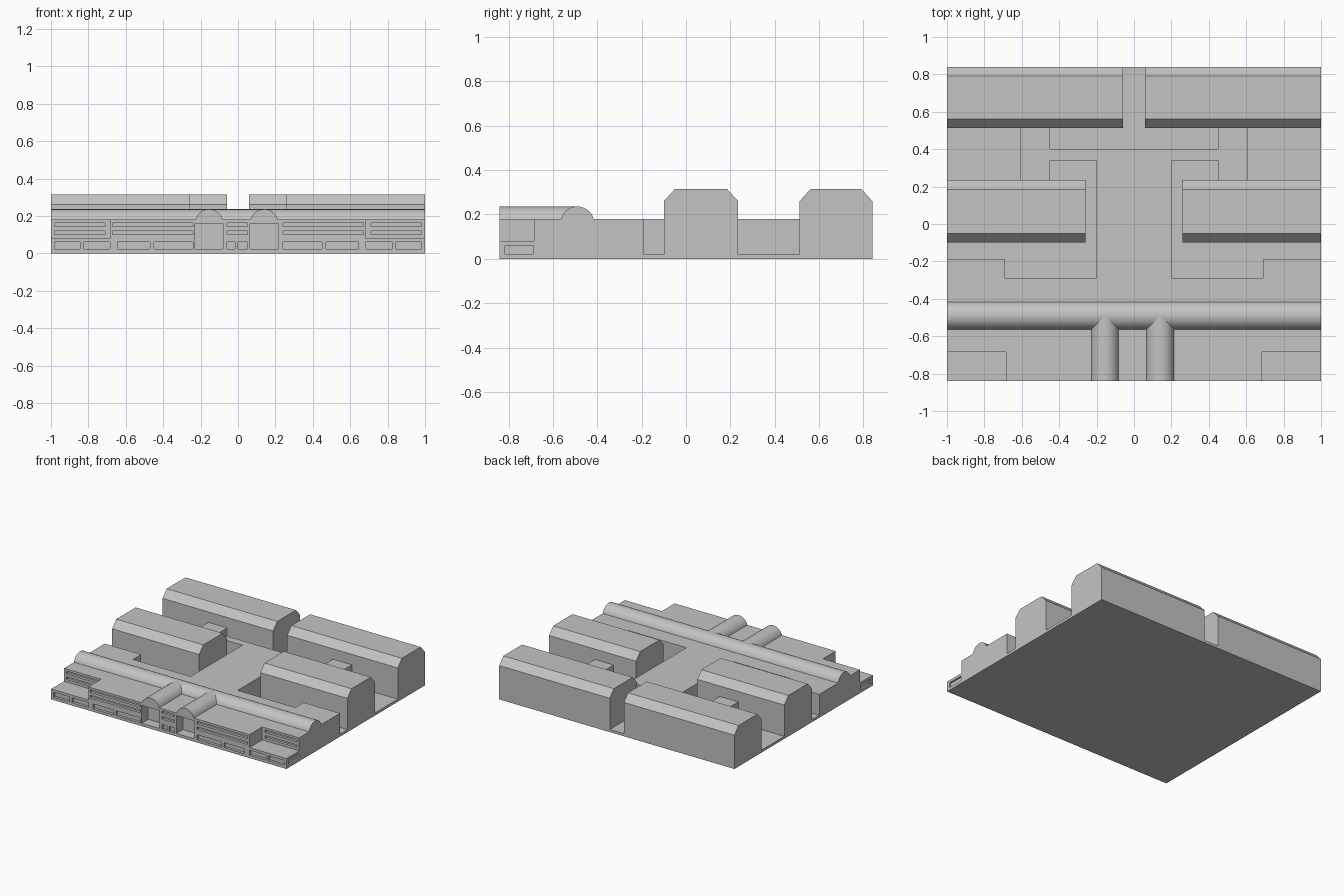
import bpy, bmesh, math
from mathutils import Matrix, Vector

cube = bpy.data.objects.get("Cube")
if cube:
    bpy.data.objects.remove(cube, do_unlink=True)

GREY = (0.55, 0.55, 0.55, 1)
mat = bpy.data.materials.new("concrete grey")
mat.use_nodes = True
mat.diffuse_color = GREY
mat.node_tree.nodes["Principled BSDF"].inputs["Base Color"].default_value = GREY


def finish(name, bm):
    bmesh.ops.recalc_face_normals(bm, faces=bm.faces)
    mesh = bpy.data.meshes.new(name)
    bm.to_mesh(mesh)
    bm.free()
    mesh.materials.append(mat)
    obj = bpy.data.objects.new(name, mesh)
    bpy.context.collection.objects.link(obj)
    return obj


def prism(name, points, sweep):
    """Extrude a closed 3D outline along a vector."""
    bm = bmesh.new()
    face = bm.faces.new([bm.verts.new(p) for p in points])
    ext = bmesh.ops.extrude_face_region(bm, geom=[face])
    moved = [v for v in ext["geom"] if isinstance(v, bmesh.types.BMVert)]
    bmesh.ops.translate(bm, verts=moved, vec=Vector(sweep))
    return finish(name, bm)


def boxes(name, spans):
    """One mesh of boxes given as (x0, x1, y0, y1, z0, z1)."""
    bm = bmesh.new()
    for x0, x1, y0, y1, z0, z1 in spans:
        place = Matrix.Translation(((x0 + x1) / 2, (y0 + y1) / 2, (z0 + z1) / 2))
        size = Matrix.Diagonal((x1 - x0, y1 - y0, z1 - z0, 1))
        bmesh.ops.create_cube(bm, size=1, matrix=place @ size)
    return finish(name, bm)


def cut(target, cutter):
    cutter.hide_render = True
    mod = target.modifiers.new("cut", "BOOLEAN")
    mod.operation = "DIFFERENCE"
    mod.solver = "EXACT"
    mod.object = cutter
    bpy.context.view_layer.objects.active = target
    bpy.ops.object.modifier_apply(modifier=mod.name)
    bpy.data.objects.remove(cutter, do_unlink=True)


def mirrored(spans):
    return spans + [(-s[1], -s[0], *s[2:]) for s in spans]


FRONT, BACK, ROOF, FLOOR = -0.84, 0.84, 0.18, 0.02
STEP = -0.685          # wall behind the low corners
DEPTH = 0.02           # window recess
R, SPRING = 0.076, 0.16
DOORS = (-0.155, 0.14)

# Ground slab
boxes("ground_slab", [(-1, 1, FRONT, BACK, 0, FLOOR)])

# Main building: mirrored footprint with front hall, spine and links
half = [(1, FRONT), (1, -0.19), (0.69, -0.19), (0.69, -0.29), (0.2, -0.29),
        (0.2, 0.34), (0.45, 0.34), (0.45, 0.22), (0.61, 0.22), (0.61, 0.53),
        (0.45, 0.53), (0.45, 0.4)]
outline = half + [(-x, y) for x, y in reversed(half)]
hall = prism("main_hall", [(x, y, 0.005) for x, y in outline], (0, 0, ROOF - 0.005))

# Low front corners
cut(hall, boxes("corner_cutter", mirrored([(0.685, 1.1, -0.95, STEP, 0.08, 0.3)])))

# Recessed windows and entrances
openings = []
for x0, x1 in ((0.24, 0.45), (0.47, 0.645), (0.685, 0.825), (0.845, 0.98)):
    openings.append((x0, x1, FRONT - 0.05, FRONT + DEPTH, 0.022, 0.06))
for z in (0.1, 0.143):
    openings.append((0.24, 0.67, FRONT - 0.05, FRONT + DEPTH, z, z + 0.02))
    openings.append((0.71, 0.98, STEP - 0.05, STEP + DEPTH, z, z + 0.02))
openings.append((1 - DEPTH * 0.7, 1.05, -0.815, -0.69, 0.022, 0.06))
openings = mirrored(openings)
for x0, x1 in ((-0.06, -0.015), (0, 0.05)):
    openings.append((x0, x1, FRONT - 0.05, FRONT + DEPTH, 0.022, 0.06))
for z in (0.1, 0.143):
    openings.append((-0.06, 0.05, FRONT - 0.05, FRONT + DEPTH, z, z + 0.02))
for x in DOORS:
    openings.append((x - R, x + R, FRONT - 0.05, FRONT + 0.08, 0.022, 0.163))
cut(hall, boxes("opening_cutter", openings))

# Barrel vaults: one across the hall, one over each entrance
arc = [(R * math.cos(math.pi * i / 24), SPRING + R * math.sin(math.pi * i / 24))
       for i in range(25)]
vaults = [prism("long_vault", [(-1, -0.49 + a, z) for a, z in arc], (2, 0, 0))]
for name, x in zip(("right_entrance_vault", "left_entrance_vault"), DOORS):
    vaults.append(prism(name, [(x + a, FRONT, z) for a, z in arc], (0, 0.35, 0)))
for vault in vaults:
    bpy.ops.object.select_all(action="DESELECT")
    vault.select_set(True)
    bpy.context.view_layer.objects.active = vault
    bpy.ops.object.shade_smooth_by_angle(angle=math.radians(30))

# Tall sheds with chamfered roofs, in two rows
EAVE, RIDGE, CHAMFER = 0.26, 0.315, 0.05
for row, y0, y1, inner in (("middle", -0.1, 0.235, 0.26), ("back", 0.512, BACK, 0.06)):
    section = [(y0, 0.01), (y0, EAVE), (y0 + CHAMFER, RIDGE),
               (y1 - CHAMFER, RIDGE), (y1, EAVE), (y1, 0.01)]
    for side, s in (("left", 1), ("right", -1)):
        prism(f"{row}_{side}_shed", [(s * inner, y, z) for y, z in section],
              (s * (1 - inner), 0, 0))
